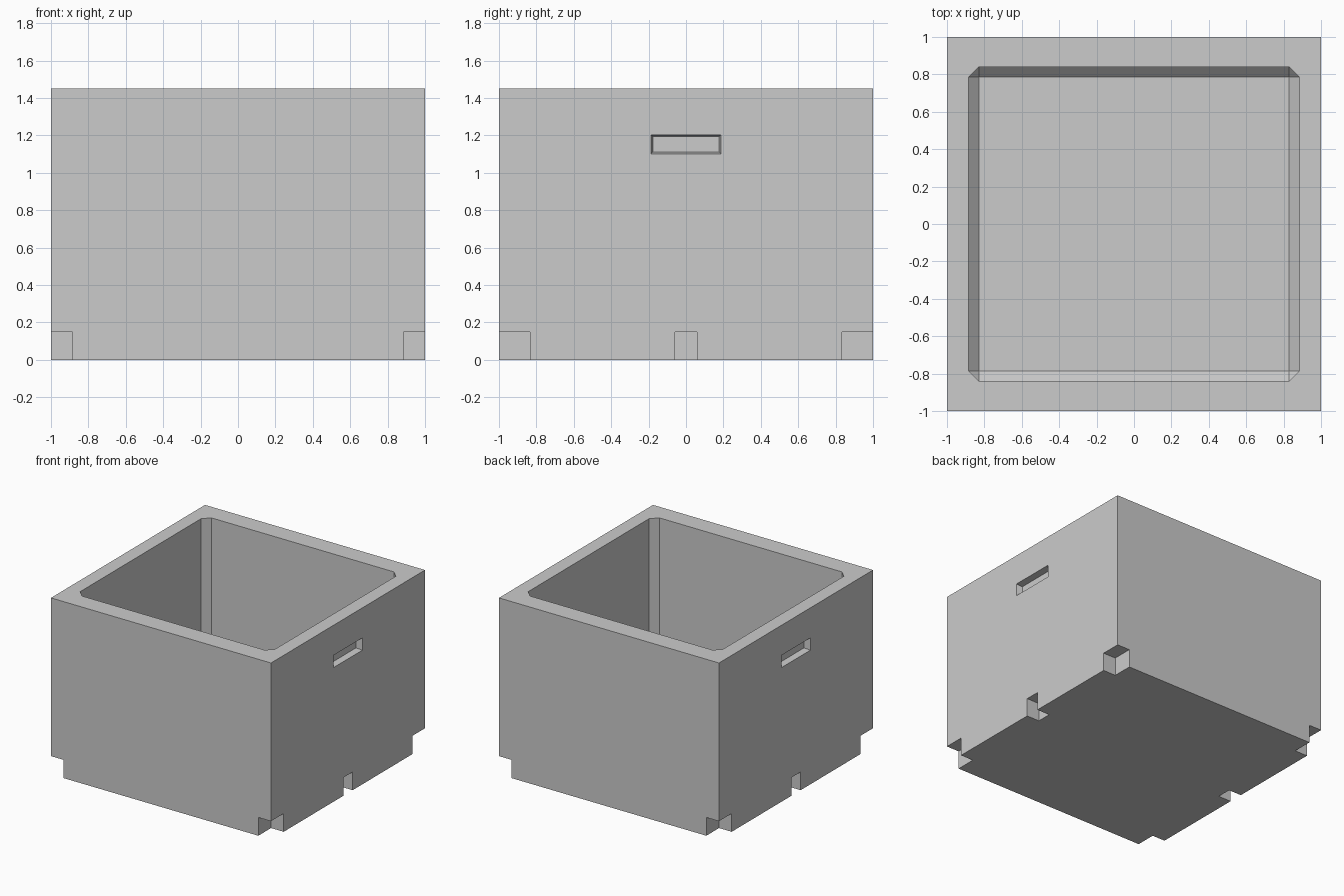
import bpy, bmesh

if "Cube" in bpy.data.objects:
    bpy.data.objects.remove(bpy.data.objects["Cube"])

H = 1.45            # overall height
CX, CY = 0.885, 0.84  # half size of the cavity
FLOOR = 0.15        # cavity floor and notch height

grey = bpy.data.materials.new("light grey")
grey.diffuse_color = (0.6, 0.6, 0.6, 1)
grey.use_nodes = True
grey.node_tree.nodes["Principled BSDF"].inputs["Base Color"].default_value = grey.diffuse_color


def box(name, lo, hi, edit=None):
    """Axis-aligned box between two corners, optionally reshaped."""
    bm = bmesh.new()
    bmesh.ops.create_cube(bm, size=1)
    for v in bm.verts:
        v.co = [(a + b) / 2 + c * (b - a) for a, b, c in zip(lo, hi, v.co)]
    if edit:
        edit(bm)
    me = bpy.data.meshes.new(name)
    bm.to_mesh(me)
    bm.free()
    me.materials.append(grey)
    ob = bpy.data.objects.new(name, me)
    bpy.context.collection.objects.link(ob)
    return ob


def chamfer_cavity(bm):
    """Chamfer the upright corners and the floor edges."""
    top = max(v.co.z for v in bm.verts)
    edges = [e for e in bm.edges if min(v.co.z for v in e.verts) < top - 0.1]
    bmesh.ops.bevel(bm, geom=edges, offset=0.055, segments=1, profile=0.5,
                    affect='EDGES')
    bmesh.ops.recalc_face_normals(bm, faces=bm.faces)


def draft_slot(bm):
    """Narrow the inner end of a handle slot."""
    for v in bm.verts:
        if abs(v.co.x) < 1:
            v.co.y -= 0.012 if v.co.y > 0 else -0.012
            v.co.z -= 0.012 if v.co.z > 1.15 else -0.012


# Box body
body = box("planter_body", (-1, -1, 0), (1, 1, H))

# Cavity, handle slots and base notches
cutters = [box("cavity_cutter", (-CX, -CY, FLOOR), (CX, CY, H + 0.2), chamfer_cavity)]
for s in (-1, 1):
    def side(name, x_in, x_out, y0, y1, z0, z1, edit=None):
        x0, x1 = sorted((s * x_in, s * x_out))
        cutters.append(box(name, (x0, y0, z0), (x1, y1, z1), edit))

    side("handle_cutter", 0.95, 1.01, -0.188, 0.188, 1.10, 1.205, draft_slot)
    side("middle_notch_cutter", CX, 1.1, -0.06, 0.06, -0.1, FLOOR)
    side("front_notch_cutter", CX, 1.1, -1.1, -0.835, -0.1, FLOOR)
    side("back_notch_cutter", CX, 1.1, 0.835, 1.1, -0.1, FLOOR)

for c in cutters:
    m = body.modifiers.new(c.name, 'BOOLEAN')
    m.operation = 'DIFFERENCE'
    m.solver = 'EXACT'
    m.object = c

# Bake the cuts and clear the cutters away
bpy.context.view_layer.update()
deps = bpy.context.evaluated_depsgraph_get()
baked = bpy.data.meshes.new_from_object(body.evaluated_get(deps))
body.modifiers.clear()
body.data = baked
for c in cutters:
    bpy.data.objects.remove(c)
baked.materials.clear()
baked.materials.append(grey)
for p in baked.polygons:
    p.material_index = 0
    p.use_smooth = False
